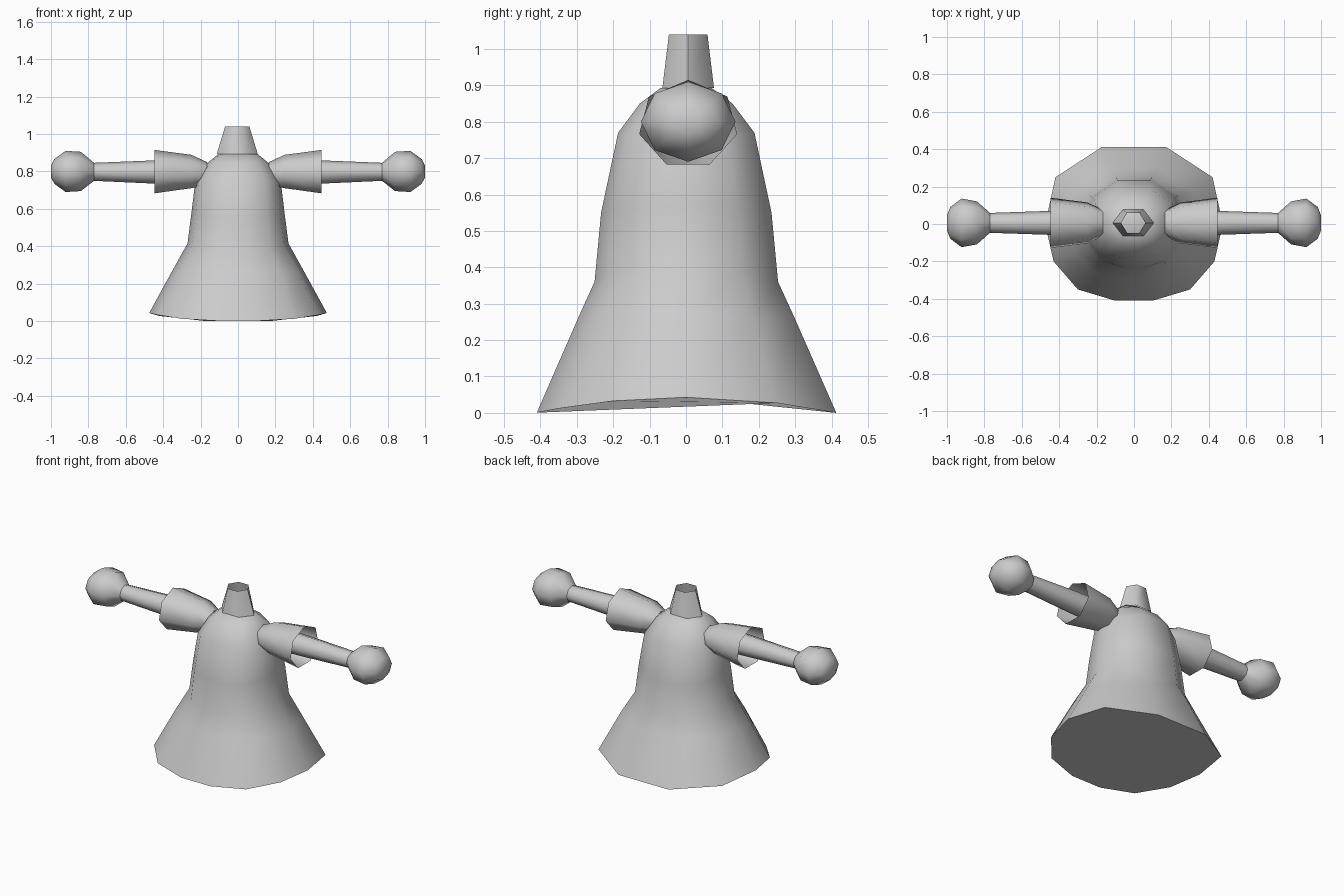
import bpy, bmesh, math

if "Cube" in bpy.data.objects:
    bpy.data.objects.remove(bpy.data.objects["Cube"])

grey = bpy.data.materials.new("plain grey")
grey.diffuse_color = (0.6, 0.6, 0.6, 1)
grey.use_nodes = True
grey.node_tree.nodes["Principled BSDF"].inputs["Base Color"].default_value = grey.diffuse_color


def loft(name, rings, cap_start=False, cap_end=False):
    """Skin a list of equal-length point rings into one smooth object."""
    bm = bmesh.new()
    loops = [[bm.verts.new(p) for p in ring] for ring in rings]
    n = len(loops[0])
    for a, b in zip(loops, loops[1:]):
        for i in range(n):
            j = (i + 1) % n
            bm.faces.new((a[i], a[j], b[j], b[i]))
    if cap_start:
        bm.faces.new(loops[0][::-1])
    if cap_end:
        bm.faces.new(loops[-1])
    mesh = bpy.data.meshes.new(name)
    bm.to_mesh(mesh)
    bm.free()
    mesh.materials.append(grey)
    obj = bpy.data.objects.new(name, mesh)
    bpy.context.collection.objects.link(obj)
    bpy.ops.object.select_all(action='DESELECT')
    obj.select_set(True)
    bpy.context.view_layer.objects.active = obj
    bpy.ops.object.shade_smooth_by_angle(angle=math.radians(65))
    return obj


# Robe: a twelve-sided outline, scaled up the body, with edges that dip front and back
half = [(0.1, -0.41), (0.3, -0.35), (0.43, -0.2), (0.475, 0.0), (0.42, 0.25), (0.17, 0.413)]
outline = half + [(-x, y) for x, y in reversed(half)]
levels = [  # half width, half depth, height at the sides, dip at front and back
    (0.475, 0.413, 0.043, 0.043), (0.355, 0.298, 0.262, 0.0),
    (0.27, 0.253, 0.415, 0.055), (0.25, 0.235, 0.57, 0.02),
    (0.23, 0.188, 0.735, -0.035), (0.17, 0.128, 0.84, -0.01),
    (0.105, 0.07, 0.893, 0.0),
]
loft("robe", [[(x * rx / 0.475, y * ry / 0.413, z - dip * (y / 0.413) ** 2)
               for x, y in outline] for rx, ry, z, dip in levels], True, True)

# Collar: open six-sided tapering tube
loft("collar", [[(-0.004 + rx * math.cos(i * math.pi / 3),
                  0.006 + ry * math.sin(i * math.pi / 3) / math.sin(math.pi / 3), z)
                 for i in range(6)]
                for rx, ry, z in ((0.11, 0.071, 0.892), (0.065, 0.053, 1.04))])


def limb(name, sides, profile, cap_start=False, cap_end=False):
    """Loft along x, one corner upward, then mirror to the other side."""
    rings = []
    for x, ry, rz, z in profile:
        angles = [2 * math.pi * i / sides for i in range(sides)]
        rings.append([(x, 0.006 - ry * math.sin(a), z + rz * math.cos(a)) for a in angles])
    loft("right_" + name, rings, cap_start, cap_end)
    loft("left_" + name, [[(-x, y, z) for x, y, z in reversed(r)] for r in rings],
         cap_start, cap_end)


# Sleeves: seven-sided, open at the cuff
limb("sleeve", 7, [(0.165, 0.072, 0.065, 0.785), (0.25, 0.112, 0.094, 0.795),
                   (0.447, 0.138, 0.122, 0.793)], cap_start=True)

# Arms: slim tapering rods
limb("arm", 8, [(0.24, 0.068, 0.067, 0.796), (0.45, 0.064, 0.062, 0.797),
                (0.775, 0.053, 0.048, 0.798)], cap_start=True)

# Hands: faceted balls
limb("hand", 8, [(0.77, 0.053, 0.048, 0.798), (0.84, 0.115, 0.105, 0.8),
                 (0.922, 0.13, 0.11, 0.8), (0.982, 0.085, 0.066, 0.8),
                 (1.0, 0.04, 0.032, 0.8)], cap_end=True)
